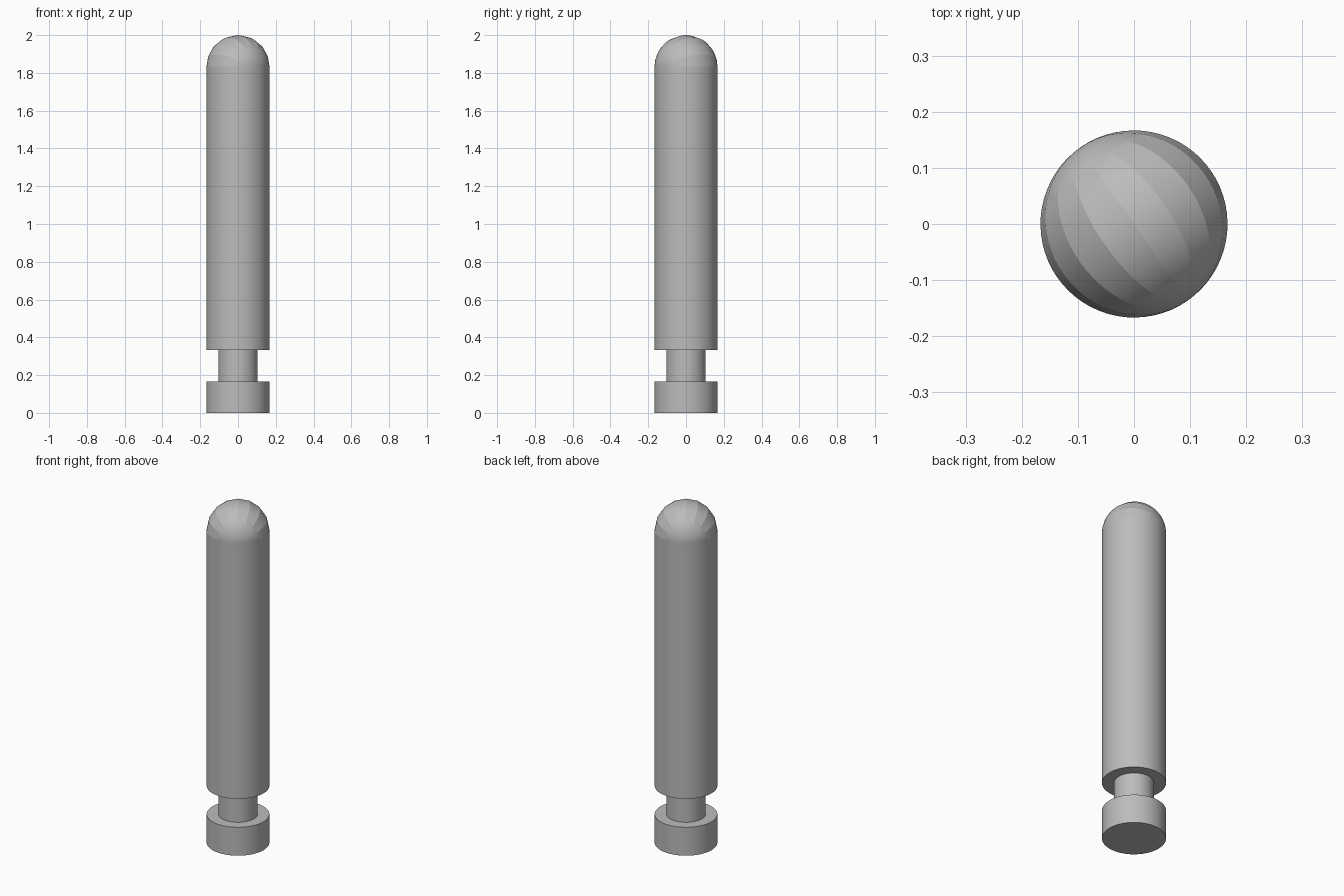
import bpy
import math
from mathutils import Matrix

cube = bpy.data.objects.get("Cube")
if cube:
    bpy.data.objects.remove(cube, do_unlink=True)

UNIT = 1 / 6          # radius of the pin; every height is a multiple of it
SIDES = 64

grey = bpy.data.materials.new("plain_grey")
grey.use_nodes = True
colour = (0.5, 0.5, 0.5, 1)
grey.diffuse_color = colour
grey.node_tree.nodes["Principled BSDF"].inputs["Base Color"].default_value = colour


def finish(name):
    obj = bpy.context.object
    obj.name = name
    obj.data.materials.append(grey)
    bpy.ops.object.shade_smooth_by_angle(angle=math.radians(15))
    return obj


def cylinder(name, radius, bottom, top):
    bpy.ops.mesh.primitive_cylinder_add(
        vertices=SIDES, radius=radius, depth=top - bottom,
        location=(0, 0, (bottom + top) / 2))
    return finish(name)


# Foot, narrow neck and long shaft
cylinder("foot", UNIT, 0, UNIT)
cylinder("neck", UNIT * 0.625, UNIT, 2 * UNIT)
cylinder("shaft", UNIT, 2 * UNIT, 11 * UNIT)

# Rounded tip: a sphere with its poles lying sideways, so its broad gores run over the top
bpy.ops.mesh.primitive_uv_sphere_add(segments=16, ring_count=32, radius=UNIT)
tip = finish("rounded_tip")
tip.data.transform(Matrix.Rotation(math.radians(35), 4, "Z") @ Matrix.Rotation(math.radians(90), 4, "X"))
tip.location.z = 11 * UNIT
